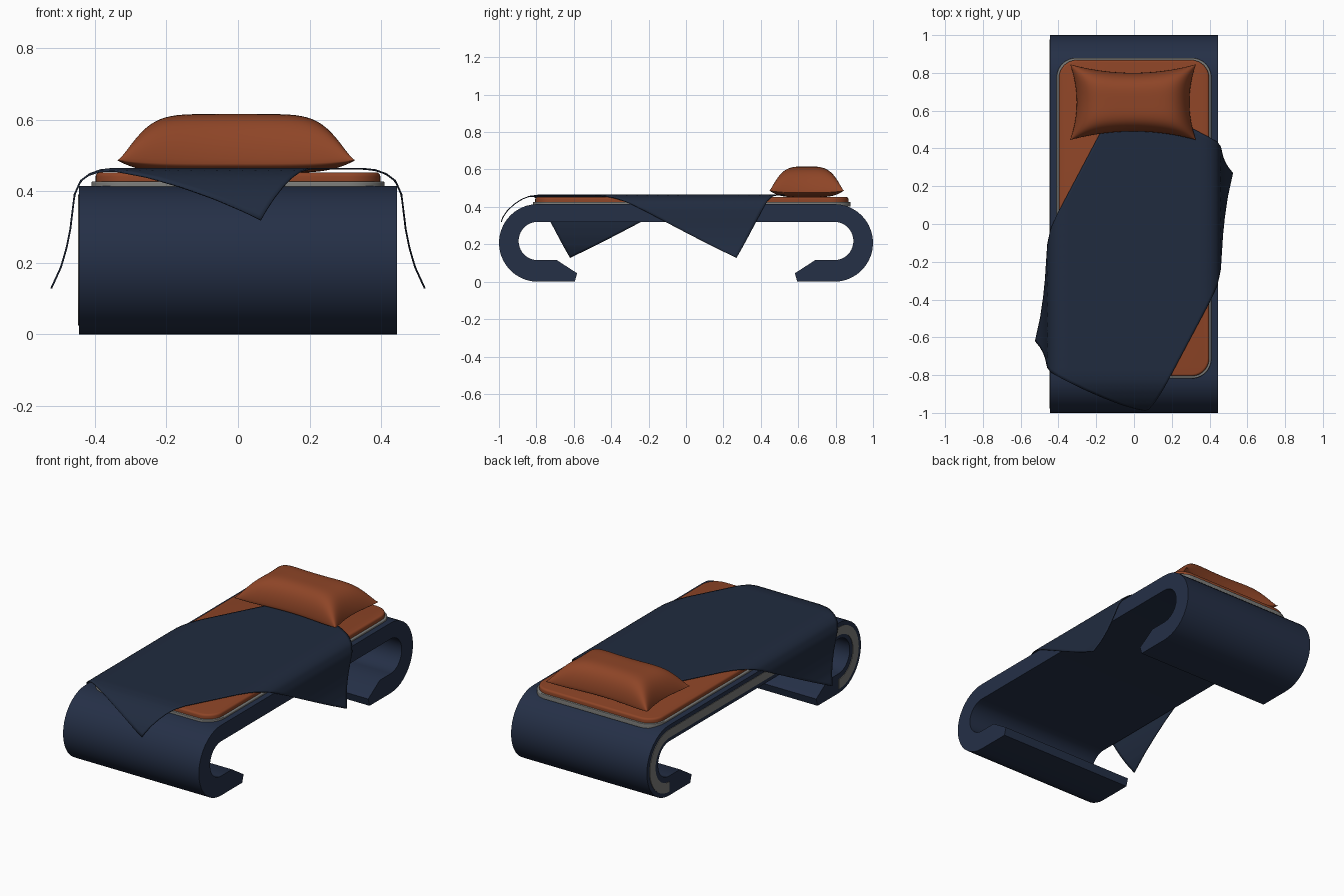
import bpy, bmesh, math

if "Cube" in bpy.data.objects:
    bpy.data.objects.remove(bpy.data.objects["Cube"])


def material(name, rgb):
    m = bpy.data.materials.new(name)
    m.diffuse_color = (*rgb, 1)
    m.use_nodes = True
    m.node_tree.nodes["Principled BSDF"].inputs["Base Color"].default_value = m.diffuse_color
    return m


NAVY = material("navy_frame", (0.018, 0.029, 0.062))
SLATE = material("slate_blanket", (0.0145, 0.024, 0.049))
RUST = material("rust_fabric", (0.27, 0.059, 0.02))
GREY = material("grey_trim", (0.2, 0.2, 0.19))


def make(name, bm, mat, angle=35):
    bmesh.ops.recalc_face_normals(bm, faces=bm.faces)
    me = bpy.data.meshes.new(name)
    bm.to_mesh(me)
    bm.free()
    me.materials.append(mat)
    ob = bpy.data.objects.new(name, me)
    bpy.context.collection.objects.link(ob)
    bpy.ops.object.select_all(action='DESELECT')
    ob.select_set(True)
    bpy.context.view_layer.objects.active = ob
    bpy.ops.object.shade_smooth_by_angle(angle=math.radians(angle))
    return ob


def prism(points, vec):
    """Extrude a closed outline of 3D points along vec."""
    bm = bmesh.new()
    f = bm.faces.new([bm.verts.new(p) for p in points])
    r = bmesh.ops.extrude_face_region(bm, geom=[f])
    vs = [v for v in r["geom"] if isinstance(v, bmesh.types.BMVert)]
    bmesh.ops.translate(bm, verts=vs, vec=vec)
    return bm


def arc(cy, cz, r, a0, a1, n=20):
    return [(cy + r * math.cos(math.radians(a0 + (a1 - a0) * i / n)),
             cz + r * math.sin(math.radians(a0 + (a1 - a0) * i / n))) for i in range(n + 1)]


def mirrored(half):
    """Close a right-hand (y, z) half outline with its mirror image."""
    return half + [(-y, z) for y, z in reversed(half)]


# Frame: one slab curled under at both ends
C, Z = 0.7925, 0.2075
outer = arc(C, Z, 0.2075, 90, -90)
foot = [(0.595, 0), (0.582, 0.045), (0.69, 0.115)]
inner = arc(C, 0.2175, 0.1025, -90, 90)
W = 0.444
# the outline runs over the top outside, around the foot and back along the inside
half = outer + foot + inner
make("bed_frame", prism([(-W, y, z) for y, z in mirrored(half)], (2 * W, 0, 0)), NAVY)

# Grey strip let into the left side of the slab
strip = arc(C, Z, 0.183, 90, -90) + arc(C, 0.2125, 0.13, -90, 90)
make("side_strip", prism([(-W - 0.003, y, z) for y, z in mirrored(strip)], (0.005, 0, 0)), GREY)


# Mattress and its grey base
def rounded_slab(name, hx, y0, y1, z0, z1, r, bev, mat):
    pts = []
    for cx, cy, a in ((hx - r, y1 - r, 0), (r - hx, y1 - r, 90),
                      (r - hx, y0 + r, 180), (hx - r, y0 + r, 270)):
        pts += [(x, y, z0) for x, y in arc(cx, cy, r, a, a + 90, 10)]
    bm = prism(pts, (0, 0, z1 - z0))
    top = [e for e in bm.edges if all(abs(v.co.z - z1) < 1e-5 for v in e.verts)]
    bmesh.ops.bevel(bm, geom=top, offset=bev, segments=4, profile=0.5, affect='EDGES')
    make(name, bm, mat)


rounded_slab("mattress_base", 0.41, -0.818, 0.88, 0.402, 0.427, 0.105, 0.004, GREY)
rounded_slab("mattress", 0.398, -0.806, 0.868, 0.425, 0.453, 0.095, 0.012, RUST)


def grid(bm, n, m, fn):
    vs = [[bm.verts.new(fn(i / n, j / m)) for j in range(m + 1)] for i in range(n + 1)]
    for i in range(n):
        for j in range(m):
            bm.faces.new((vs[i][j], vs[i + 1][j], vs[i + 1][j + 1], vs[i][j + 1]))


# Pillow: puffed top and bottom sheets joined at a pinched seam
def pillow_sheet(height):
    def fn(s, t):
        u, v = -math.cos(math.pi * s), -math.cos(math.pi * t)
        puff = max(0, 1 - u ** 6) ** 0.8 * max(0, 1 - v ** 4) ** 0.55
        corner = (u * v) ** 4
        return (-0.005 + u * (0.333 - 0.035 * (1 - v * v)),
                0.645 + v * (0.2 - 0.045 * (1 - u * u)),
                0.477 + 0.01 * corner + height * puff)
    return fn


bm = bmesh.new()
grid(bm, 48, 36, pillow_sheet(0.139))
grid(bm, 48, 36, pillow_sheet(-0.026))
bmesh.ops.remove_doubles(bm, verts=bm.verts, dist=0.0002)
make("pillow", bm, RUST, 60)


# Blanket: a turned rectangle that is bent over the sides and the foot end
def walk(path, s):
    """Point at arc length s along a polyline."""
    for (a, b), (c, d) in zip(path, path[1:]):
        L = math.hypot(c - a, d - b)
        if s <= L or (c, d) == path[-1]:
            return a + (c - a) * s / L, b + (d - b) * s / L
        s -= L


TOP = 0.463
SIDE = [(0, 0), (0.35, 0), (0.385, 0.004), (0.415, 0.015), (0.44, 0.034), (0.457, 0.072),
        (0.463, 0.12), (0.469, 0.17), (0.479, 0.22), (0.495, 0.275), (0.522, 0.334)]
FOOT = [(0, 0), (0.79, 0), (0.84, 0.007), (0.88, 0.023), (0.92, 0.05), (0.955, 0.083),
        (0.98, 0.12), (0.995, 0.165), (0.999, 0.2)]
front, right, left = (0.064, -1.05), (0.763, 0.27), (-0.763, -0.62)


def drape(s, t):
    x = front[0] + s * (right[0] - front[0]) + t * (left[0] - front[0])
    y = front[1] + s * (right[1] - front[1]) + t * (left[1] - front[1])
    px, dx = walk(SIDE, abs(x))
    py, dy = walk(FOOT, -y) if y < 0 else (-y, 0)
    return math.copysign(px, x), -py, TOP - dx - dy


bm = bmesh.new()
grid(bm, 90, 70, drape)
blanket = make("blanket", bm, SLATE, 60)
thick = blanket.modifiers.new("thickness", 'SOLIDIFY')
thick.thickness = 0.005
thick.offset = 0
